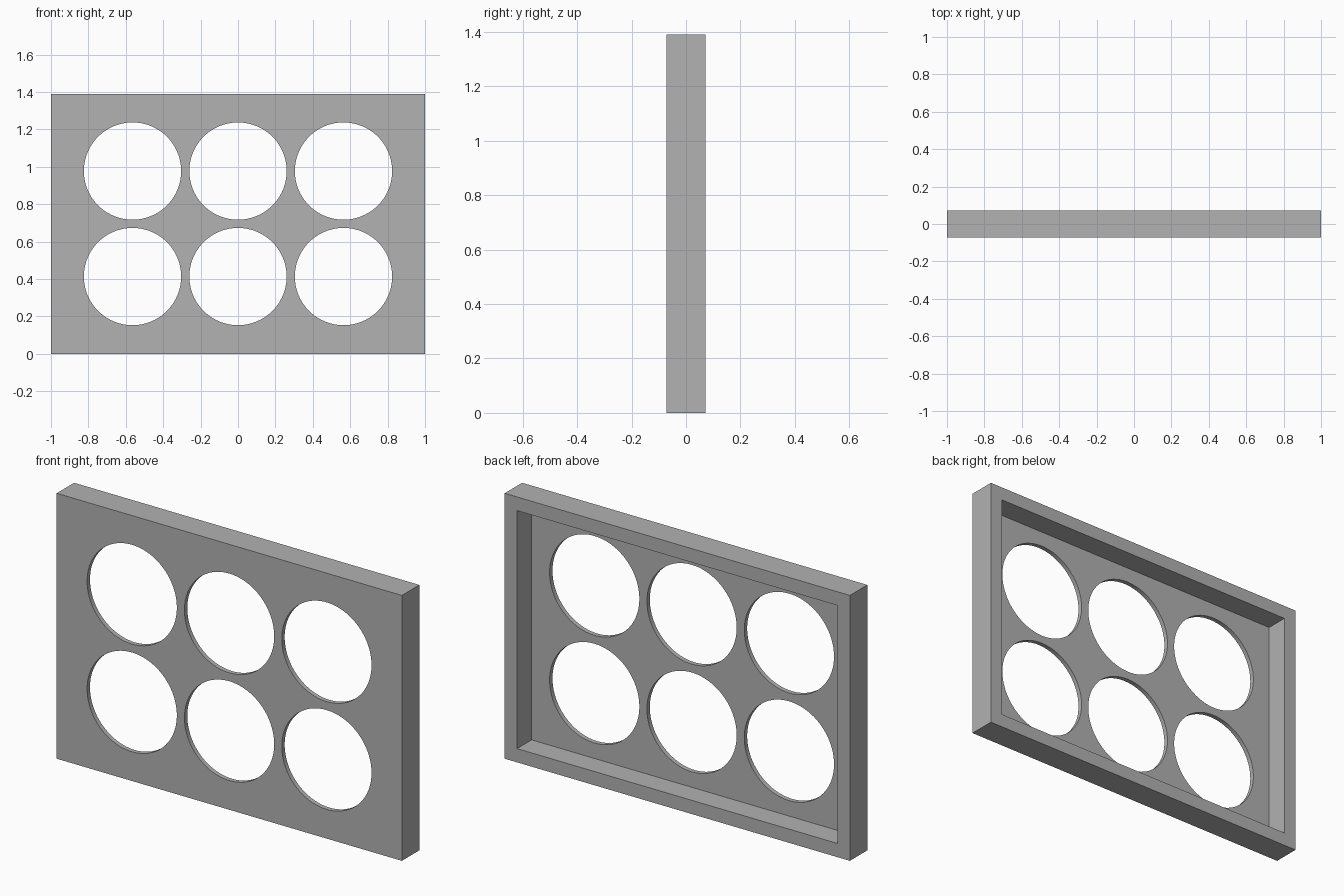
import bpy

cube = bpy.data.objects.get("Cube")
if cube:
    bpy.data.objects.remove(cube, do_unlink=True)

WIDTH, DEPTH, HEIGHT = 2.0, 0.144, 1.39
WALL, PLATE = 0.072, 0.024
RADIUS, PITCH = 0.26, 0.564

grey = bpy.data.materials.new("plain_grey")
grey.use_nodes = True
colour = (0.445, 0.445, 0.445, 1)
grey.diffuse_color = colour
grey.node_tree.nodes["Principled BSDF"].inputs["Base Color"].default_value = colour


def box(name, size, location):
    bpy.ops.mesh.primitive_cube_add(size=1, location=location)
    obj = bpy.context.object
    obj.name = name
    obj.scale = size
    bpy.ops.object.transform_apply(location=False, rotation=False, scale=True)
    obj.data.materials.append(grey)
    return obj


def cut(target, cutter):
    mod = target.modifiers.new("cut", 'BOOLEAN')
    mod.operation, mod.solver, mod.object = 'DIFFERENCE', 'EXACT', cutter
    bpy.context.view_layer.objects.active = target
    bpy.ops.object.modifier_apply(modifier=mod.name)
    bpy.data.objects.remove(cutter, do_unlink=True)


# Solid panel, hollowed from the back to leave a rim and a thin front plate
panel = box("holder_panel", (WIDTH, DEPTH, HEIGHT), (0, 0, HEIGHT / 2))
recess = box("recess_cutter", (WIDTH - 2 * WALL, DEPTH, HEIGHT - 2 * WALL),
             (0, PLATE, HEIGHT / 2))
recess.hide_render = True
cut(panel, recess)

# Two rows of three round openings
for column in (-1, 0, 1):
    for row in (-0.5, 0.5):
        bpy.ops.mesh.primitive_cylinder_add(
            vertices=96, radius=RADIUS, depth=1, rotation=(1.5707963, 0, 0),
            location=(column * PITCH, 0, HEIGHT / 2 + row * PITCH))
        hole = bpy.context.object
        hole.name = "hole_cutter"
        hole.hide_render = True
        hole.data.materials.append(grey)
        cut(panel, hole)

# Smooth hole walls with crisp edges
bpy.ops.object.select_all(action='DESELECT')
panel.select_set(True)
bpy.context.view_layer.objects.active = panel
bpy.ops.object.shade_smooth_by_angle(angle=0.5)
